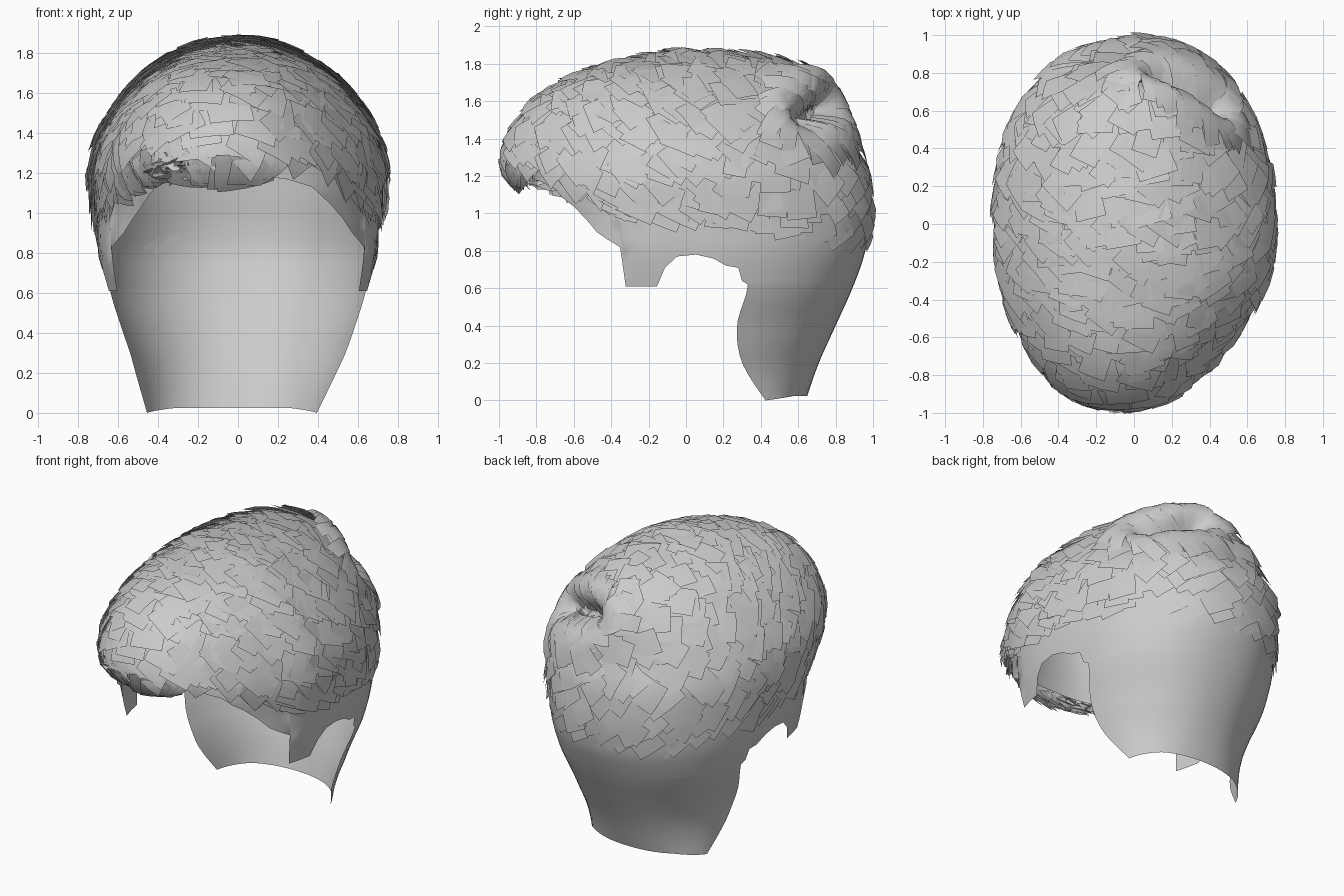
import bpy, random
from math import sin, cos, pi, sqrt, exp
from mathutils import Vector
from mathutils.bvhtree import BVHTree

if "Cube" in bpy.data.objects:
    bpy.data.objects.remove(bpy.data.objects["Cube"])

random.seed(4)

# Head cross-sections, crown to nape: z, y of widest point, front y, back y, half width
ROWS = [
    (1.87, .08, .08, .08, 0), (1.855, .07, -.14, .30, .14), (1.82, .05, -.32, .54, .26),
    (1.75, .03, -.56, .71, .39), (1.65, .03, -.76, .80, .515), (1.50, .03, -.90, .87, .635),
    (1.35, .03, -.97, .92, .71), (1.24, .03, -.975, .97, .735), (1.16, .03, -.92, .98, .74),
    (1.00, .03, -.80, .99, .725), (.80, .05, -.80, .96, .70), (.60, .08, -.80, .89, .66),
    (.40, .04, -.70, .80, .595), (.20, .12, -.60, .71, .52), (0, .33, -.50, .64, .44)]
# Lower hairline: angle (back pi/2 to front -pi/2), height
HAIRLINE = [(1.571, .62), (.9, .62), (.28, .62), (.24, .64), (.22, .71),
            (.15, .72), (.08, .76), (0, .78), (-.1, .77), (-.18, .71), (-.24, .61), (-.44, .61),
            (-.46, .82), (-.65, .90), (-.86, 1.04), (-1.0, 1.13), (-1.2, 1.17), (-1.571, 1.19)]
CARD_LIMIT = [(-1, 1.15), (-.7, 1.14), (-.5, 1.06), (-.3, .93), (0, .94), (.5, .87), (1, .81)]
WHORL = Vector((.28, .73, 1.55))
CLEFT = Vector((.13, -.11, -.06))       # half length of the parting in the whorl
CENTRE = Vector((0, .05, 1.35))


def lerp_table(t, table):
    for (a, va), (b, vb) in zip(table, table[1:]):
        if t <= b:
            f = max(0, (t - a) / (b - a))
            return va + (vb - va) * f
    return table[-1][1]


def row_at(u):
    """Catmull-Rom interpolation between cross-sections."""
    i = min(int(u), len(ROWS) - 2)
    t = u - i
    p = [ROWS[max(0, min(len(ROWS) - 1, i + k))] for k in (-1, 0, 1, 2)]
    return [.5 * (2 * b + (c - a) * t + (2 * a - 5 * b + 4 * c - d) * t * t
                  + (3 * b - a - 3 * c + d) * t ** 3) for a, b, c, d in zip(*p)]


def u_at_height(z):
    lo, hi = 0, len(ROWS) - 1
    for _ in range(30):
        mid = (lo + hi) / 2
        if row_at(mid)[0] > z:
            lo = mid
        else:
            hi = mid
    return lo


def from_cleft(p):
    """Offset of a point from the nearest place on the parting."""
    d = p - WHORL
    return d - CLEFT * max(-1, min(1, d.dot(CLEFT) / CLEFT.length_squared))


def dent(p):
    """Sink the surface into the whorl."""
    return p + (CENTRE - p).normalized() * .13 * exp(-(from_cleft(p).length / .085) ** 2)


def head_point(u, angle, inset=0):
    z, yc, yf, yb, w = row_at(u)
    k = inset * max(0, min(1, (z - .8) / .25))
    if inset:
        yf = max(yf, -.86)
    s, c = sin(angle), cos(angle)
    s = abs(s) ** .92 * (1 if s > 0 else -1)
    c = abs(c) ** .92 * (1 if c > 0 else -1)
    y = yc + s * ((yb if s > 0 else 2 * yc - yf) - yc) * (1 - k)
    x = w * c * (1 - k)
    # the front narrows and sweeps a little to one side, as does the end of the nape
    front = max(0, min(1, (-y - .25) / .6)) * max(0, min(1, (z - 1) / .3))
    x = x * (1 - .1 * front) - .07 * front - .03 * max(0, 1 - z / .3)
    return Vector((x, y, z - k * max(0, (z - 1.3) / .55)))


def make_object(name, verts, faces):
    mesh = bpy.data.meshes.new(name)
    mesh.from_pydata([tuple(v) for v in verts], [], faces)
    mesh.update()
    mesh.shade_smooth()
    ob = bpy.data.objects.new(name, mesh)
    bpy.context.collection.objects.link(ob)
    return ob


def grid_faces(n_cols, n_rows, closed=True):
    return [(c * n_rows + r, c * n_rows + r + 1, (c + 1) % n_cols * n_rows + r + 1,
             (c + 1) % n_cols * n_rows + r)
            for c in range(n_cols if closed else n_cols - 1) for r in range(n_rows - 1)]


# Scalp shell, each column ending on the hairline
half = []
for (a, za), (b, zb) in zip(HAIRLINE, HAIRLINE[1:]):
    n = max(1, round((a - b) / .09))
    half += [(a + (b - a) * i / n, za + (zb - za) * i / n) for i in range(n)]
half.append(HAIRLINE[-1])
columns = half + [(pi - a, z) for a, z in reversed(half[1:-1])]
R = 36
verts = []
for a, z in columns:
    end = u_at_height(z)
    verts += [dent(head_point(end * r / (R - 1), a, .04)) for r in range(R)]
make_object("scalp", verts, grid_faces(len(columns), R))

# Nape tapering down the neck, on the same columns as the scalp
back = sorted(a for a, z in columns if .279 < a < pi - .279)
C, R = len(back), 14
top, verts = u_at_height(.62), []
for i, a in enumerate(back):
    end = u_at_height(.025 * min(1, 4 * min(i, C - 1 - i) / C))
    verts += [head_point(top + (end - top) * r / (R - 1), a, .04) for r in range(R)]
make_object("nape", verts, grid_faces(C, R, False))

# Outer hair volume, only used to lay the locks on
C, R = 90, 80
volume = [head_point((len(ROWS) - 1) * max(.02, r / (R - 1)), 2 * pi * c / C)
          for c in range(C) for r in range(R)]
tree = BVHTree.FromPolygons(volume, grid_faces(C, R))


def snap(p):
    q, n, _, _ = tree.find_nearest(p)
    return q, (n if n.dot(q - CENTRE) > 0 else -n)


def limit(p):
    z = lerp_table(p.y, CARD_LIMIT)
    return z + (.08 if p.y < -.55 and .2 < p.x < .5 else 0)


def flow(p, n, turn):
    """Comb direction: outward from the parting, swirling and falling."""
    out = from_cleft(p)
    d = max(out.length, 1e-3)
    out = (out - n * out.dot(n)) / d
    if d < .3 and out.length > 1e-4:
        out.normalize()
    swirl = n.cross(out) * (.35 + .5 * exp(-d * 2.5) + turn)
    fall = Vector((0, 0, -.35)) * min(1, d) + Vector((turn * .3, 0, 0))
    v = out + swirl + fall
    return (v - n * v.dot(n)).normalized()


def lock(verts, faces, start, length, width, root, tip, arch=0, spread=.5):
    """One hair card following the comb direction over the volume."""
    steps, base, rows = 6, len(verts), 0
    turn = random.uniform(-spread, spread)
    p = start
    for i in range(steps + 1):
        p, n = snap(p)
        if p.z < limit(p) + random.uniform(-.015, .02):
            break
        d = flow(p, n, turn)
        side = n.cross(d)
        t = i / steps
        off = root + (tip - root) * t + arch * sin(pi * t)
        off = max(off, -.03 * max(0, min(1, (p.z - .85) / .25)))
        for k in (-.5, 0, .5):
            q, m = snap(p + side * width * k)
            verts.append(dent(q) + m * off)
        rows += 1
        p = p + d * length / steps
    if rows < 3:
        del verts[base:]
        return
    for r in range(rows - 1):
        for k in range(2):
            a = base + r * 3 + k
            faces.append((a, a + 1, a + 4, a + 3))


# Layered locks spread evenly over the head
verts, faces = [], []
COUNT = 1000
for i in range(COUNT):
    z = 1 - 1.6 * (i + .5) / COUNT
    r = sqrt(1 - z * z)
    a = i * 2.39996
    hit = tree.ray_cast(CENTRE, Vector((r * cos(a), r * sin(a), z)))[0]
    if hit:
        lock(verts, faces, hit, random.uniform(.22, .34), random.uniform(.12, .22),
             -.03, random.uniform(.0, .026))
make_object("hair_locks", verts, faces)

# Fringe locks curling under at the forehead
verts, faces = [], []
for i in range(22):
    x = -.5 + .8 * i / 21
    lock(verts, faces, Vector((x, -1.0, random.uniform(1.3, 1.42))), .36, .16, -.02, .012, 0, .2)
make_object("fringe_locks", verts, faces)

# Locks rolling out of the parting
verts, faces = [], []
for i in range(40):
    a = 2 * pi * i / 40
    across = Vector((.6, .7, -.4)) * .06
    start = WHORL + CLEFT * cos(a) * 1.1 + across * sin(a)
    lock(verts, faces, start, random.uniform(.24, .38), .1, -.01, random.uniform(0, .015), .035)
make_object("whorl_locks", verts, faces)
